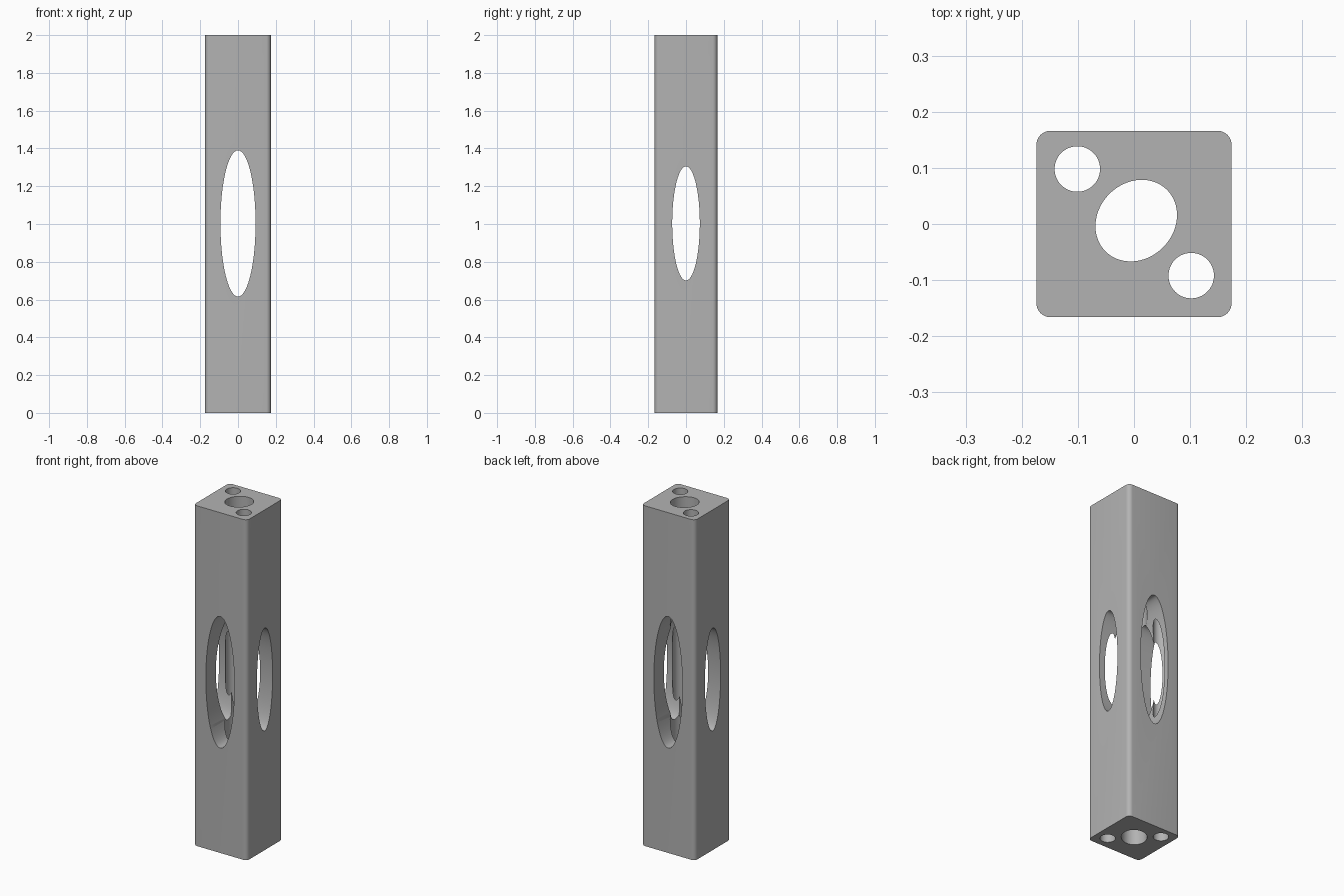
import bpy
import bmesh
from math import pi, radians
from mathutils import Matrix

HEIGHT = 2.0
WIDTH, DEPTH, CORNER = 0.348, 0.332, 0.025

cube = bpy.data.objects.get("Cube")
if cube:
    bpy.data.objects.remove(cube, do_unlink=True)

grey = bpy.data.materials.new("plain_grey")
grey.use_nodes = True
colour = (0.45, 0.45, 0.45, 1.0)
grey.diffuse_color = colour
grey.node_tree.nodes["Principled BSDF"].inputs["Base Color"].default_value = colour


def add_object(name, bm):
    """Turn a bmesh into a linked grey object."""
    mesh = bpy.data.meshes.new(name)
    bm.to_mesh(mesh)
    bm.free()
    mesh.materials.append(grey)
    obj = bpy.data.objects.new(name, mesh)
    bpy.context.collection.objects.link(obj)
    return obj


def bore(body, name, centre, radii, rotation, length):
    """Cut an elliptical hole along the rotated z axis."""
    bm = bmesh.new()
    place = (Matrix.Translation(centre) @ rotation
             @ Matrix.Diagonal((radii[0], radii[1], 1, 1)))
    bmesh.ops.create_cone(bm, cap_ends=True, segments=96, radius1=1,
                          radius2=1, depth=length, matrix=place)
    cutter = add_object(name, bm)
    cutter.hide_render = True
    mod = body.modifiers.new(name, "BOOLEAN")
    mod.operation = "DIFFERENCE"
    mod.solver = "EXACT"
    mod.object = cutter
    bpy.context.view_layer.objects.active = body
    bpy.ops.object.modifier_apply(modifier=mod.name)
    bpy.data.objects.remove(cutter, do_unlink=True)


# Square post with rounded upright edges
bm = bmesh.new()
bmesh.ops.create_cube(bm, size=1, matrix=Matrix.Translation((0, 0, HEIGHT / 2))
                      @ Matrix.Diagonal((WIDTH, DEPTH, HEIGHT, 1)))
upright = [e for e in bm.edges
           if abs(e.verts[0].co.z - e.verts[1].co.z) > 1]
bmesh.ops.bevel(bm, geom=upright, offset=CORNER, segments=8,
                profile=0.5, affect="EDGES")
post = add_object("post", bm)

# Tall oval windows, front to back and side to side
bore(post, "front_window", (0, 0, 1.003), (0.093, 0.387),
     Matrix.Rotation(pi / 2, 4, "X"), 1)
bore(post, "side_window", (0, 0, 1.003), (0.302, 0.073),
     Matrix.Rotation(pi / 2, 4, "Y"), 1)

# Upright bores: slightly oval centre and two round corner holes
bore(post, "centre_bore", (0.004, 0.006, 1), (0.0775, 0.0675),
     Matrix.Rotation(pi / 4, 4, "Z"), 3)
for name, x, y in (("back_right_bore", -0.101, 0.098),
                   ("front_left_bore", 0.102, -0.092)):
    bore(post, name, (x, y, 1), (0.0405, 0.0405), Matrix.Identity(4), 3)

# Smooth curved walls, crisp rims
bpy.ops.object.select_all(action="DESELECT")
post.select_set(True)
bpy.context.view_layer.objects.active = post
bpy.ops.object.shade_smooth_by_angle(angle=radians(30))
